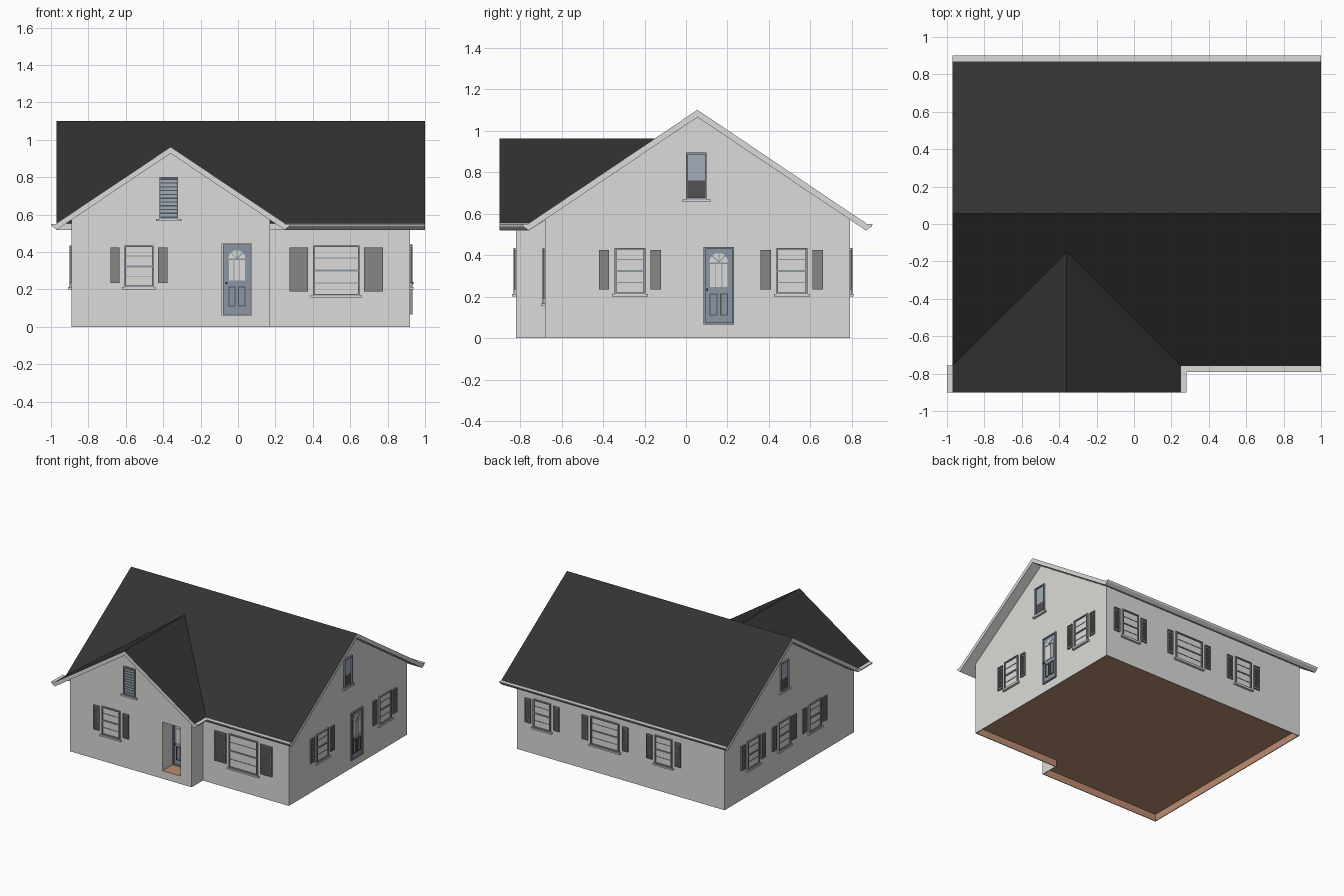
import bpy, bmesh, math
from mathutils import Matrix, Vector

if "Cube" in bpy.data.objects:
    bpy.data.objects.remove(bpy.data.objects["Cube"])

def material(name, rgb):
    m = bpy.data.materials.new(name)
    m.diffuse_color = (*rgb, 1)
    m.use_nodes = True
    m.node_tree.nodes["Principled BSDF"].inputs["Base Color"].default_value = m.diffuse_color
    return m

MATS = [material("off_white", (0.71, 0.71, 0.69)),
        material("timber_brown", (0.50, 0.27, 0.16)),
        material("roof_charcoal", (0.032, 0.032, 0.032)),
        material("shutter_grey", (0.24, 0.24, 0.23)),
        material("blue_grey", (0.26, 0.305, 0.37)),
        material("pale_glass", (0.36, 0.42, 0.48)),
        material("dark_glass", (0.085, 0.085, 0.09))]
WHITE, BROWN, ROOF, GREY, BLUE, GLASS, DARK = range(7)

def frame(u, w, origin=(0, 0, 0)):
    """Wall frame: u runs right along the wall, v is up, w points outward."""
    m = Matrix((u, (0, 0, 1), w)).transposed().to_4x4()
    m.translation = origin
    return m

FRONT = ((1, 0, 0), (0, -1, 0))
RIGHT = ((0, 1, 0), (1, 0, 0))
BACK = ((-1, 0, 0), (0, 1, 0))
LEFT = ((0, -1, 0), (-1, 0, 0))

def prism(bm, pts, w0, w1, mat):
    """Extrude a polygon in (u, v) between two depths."""
    a = [bm.verts.new((u, v, w0)) for u, v in pts]
    b = [bm.verts.new((u, v, w1)) for u, v in pts]
    n = len(pts)
    faces = [bm.faces.new(a), bm.faces.new(b)]
    faces += [bm.faces.new((a[i], a[(i + 1) % n], b[(i + 1) % n], b[i])) for i in range(n)]
    for f in faces:
        f.material_index = mat

def box(bm, u0, u1, v0, v1, w0, w1, mat):
    prism(bm, [(u0, v0), (u1, v0), (u1, v1), (u0, v1)], w0, w1, mat)

def rim(bm, u0, u1, v0, v1, t, w0, w1, mat):
    """Rectangular border of width t."""
    for a, b in ((u0, u0 + t), (u1 - t, u1)):
        box(bm, a, b, v0, v1, w0, w1, mat)
    for a, b in ((v0, v0 + t), (v1 - t, v1)):
        box(bm, u0 + t, u1 - t, a, b, w0, w1, mat)

def finish(bm, name, matrix=Matrix()):
    bm.transform(matrix)
    bmesh.ops.recalc_face_normals(bm, faces=bm.faces)
    me = bpy.data.meshes.new(name)
    bm.to_mesh(me)
    bm.free()
    for m in MATS:
        me.materials.append(m)
    ob = bpy.data.objects.new(name, me)
    bpy.context.collection.objects.link(ob)
    return ob

def solid(name, pts, w0, w1, matrix, mat=WHITE):
    bm = bmesh.new()
    prism(bm, pts, w0, w1, mat)
    return finish(bm, name, matrix)

# Walls: main gabled block joined with the front wing
walls = solid("walls", [(-.68, 0), (.79, 0), (.79, .584), (.055, 1.08), (-.68, .584)],
              -.89, .92, frame(*RIGHT))
wing = solid("wing_walls", [(-.89, 0), (.17, 0), (.17, .584), (-.36, .94), (-.89, .584)],
             .2, .82, frame(*FRONT))
# Open underside below the floor
plan = Matrix.Identity(4)
cavity = solid("floor_cutter", [(-.884, -.814), (.164, -.814), (.164, -.674), (.914, -.674),
                                (.914, .784), (-.884, .784)], -.1, .055, plan, BROWN)
# Recessed porch for the front door, with a timber floor
porch = solid("porch_cutter", [(-.085, .062), (.072, .062), (.072, .445), (-.085, .445)],
              .69, .95, frame(*FRONT))
for f in porch.data.polygons:
    if f.normal.z < -.5:
        f.material_index = BROWN
for ob, op in ((wing, 'UNION'), (cavity, 'DIFFERENCE'), (porch, 'DIFFERENCE')):
    mod = walls.modifiers.new(ob.name, 'BOOLEAN')
    mod.operation, mod.solver, mod.object = op, 'EXACT', ob
    ob.hide_render = True
    ob.hide_set(True)

# Roof slabs: dark top, pale edges and soffit
def slab(name, pts, drop=.035):
    bm = bmesh.new()
    top = [bm.verts.new(p) for p in pts]
    low = [bm.verts.new((x, y, z - drop)) for x, y, z in pts]
    bm.faces.new(top).material_index = ROOF
    bm.faces.new(low)
    for i in range(4):
        j = (i + 1) % 4
        bm.faces.new((top[i], top[j], low[j], low[i]))
    return finish(bm, name)

for side, y in (("front", -.76), ("back", .87)):
    slab("main_roof_" + side, [(-.97, y, .552), (1, y, .552), (1, .055, 1.1), (-.97, .055, 1.1)])
for side, x in (("left", -.97), ("right", .25)):
    slab("wing_roof_" + side, [(x, -.9, .554), (-.36, -.9, .962), (-.36, -.148, .962), (x, -.756, .554)])

# Eave gutters
GUTTER = [(0, .52), (0, .55), (.03, .55), (.025, .538)]
def gutter(name, side, at, lo, hi):
    """Profile runs outward from the eave; length runs along u."""
    bm = bmesh.new()
    prism(bm, GUTTER, lo, hi, WHITE)
    u, w = side
    finish(bm, name, frame(w, u, Vector(w) * at))

gutter("back_gutter", BACK, .87, -1, .97)
gutter("front_gutter", FRONT, .76, .25, 1)
gutter("wing_gutter_left", LEFT, .97, .756, .9)
gutter("wing_gutter_right", RIGHT, .25, -.9, -.756)

# Louvred shutter
def shutter(bm, u0, u1, v0, v1):
    box(bm, u0, u1, v0, v1, -.004, .003, GREY)
    rim(bm, u0, u1, v0, v1, .007, .003, .01, GREY)
    n = int((v1 - v0 - .014) / .012)
    for i in range(n):
        v = v0 + .009 + i * .012
        box(bm, u0 + .007, u1 - .007, v, v + .007, .003, .008, GREY)

# Sash window with sill and shutter pair
def window(name, side, depth, c, half, v0=.212, v1=.435, sw=.05, gap=.025):
    bm = bmesh.new()
    u0, u1, mid = c - half, c + half, (v0 + v1) / 2
    box(bm, u0, u1, v0, v1, -.004, .003, WHITE)
    rim(bm, u0, u1, v0, v1, .009, .003, .012, BLUE)
    box(bm, u0, u1, mid - .005, mid + .005, .003, .01, BLUE)
    for q in ((v0 + mid) / 2, (v1 + mid) / 2):
        box(bm, u0, u1, q - .002, q + .002, .003, .006, BLUE)
    box(bm, u0 - .012, u1 + .012, v0 - .012, v0, -.004, .018, WHITE)
    for a in (u0 - gap - sw, u1 + gap):
        shutter(bm, a, a + sw, v0 + .022, v1 - .01)
    u, w = side
    finish(bm, name, frame(u, w, Vector(w) * depth))

window("wing_window", FRONT, .82, -.53, .078)
window("front_wide_window", FRONT, .68, .525, .125, .168, .435, .1)
for i, y in enumerate((-.27, .51)):
    window(f"right_window_{i + 1}", RIGHT, .92, y, .075)
for i, y in enumerate((.44, .05, -.33)):
    window(f"left_window_{i + 1}", LEFT, .89, -y, .075)
for i, (x, half) in enumerate(((.70, .075), (.15, .125), (-.36, .075))):
    window(f"back_window_{i + 1}", BACK, .79, -x, half)

# Gable windows: two-pane sash, or louvred vent
def gable_window(name, side, depth, c, v0, v1, vent=False):
    bm = bmesh.new()
    u0, u1, mid = c - .05, c + .05, v0 + (v1 - v0) * .4
    if vent:
        box(bm, u0, u1, v0, v1, -.004, .003, DARK)
        for i in range(10):
            v = v0 + .012 + i * (v1 - v0 - .02) / 10
            box(bm, u0 + .008, u1 - .008, v, v + .014, .003, .009, GLASS)
    else:
        box(bm, u0, u1, mid, v1, -.004, .003, GLASS)
        box(bm, u0, u1, v0, mid, -.004, .003, DARK)
    rim(bm, u0, u1, v0, v1, .009, .003, .013, BLUE)
    box(bm, u0 - .018, u1 + .018, v0 - .012, v0, -.004, .018, WHITE)
    u, w = side
    finish(bm, name, frame(u, w, Vector(w) * depth))

gable_window("wing_gable_vent", FRONT, .82, -.37, .578, .8, True)
gable_window("right_gable_window", RIGHT, .92, .05, .668, .895)
gable_window("left_gable_window", LEFT, .89, -.05, .668, .895)

# Panelled door with a fanlight
def door(name, side, depth, c):
    bm = bmesh.new()
    v0, v1, r = .065, .44, .045
    box(bm, c - .073, c + .073, v0, v1, -.012, .004, BLUE)
    rim(bm, c - .073, c + .073, v0, v1, .01, .004, .012, BLUE)
    arc = [math.pi * i / 12 for i in range(13)]
    prism(bm, [(c + r * math.cos(a), .365 + r * math.sin(a)) for a in arc], .004, .007, WHITE)
    for a in (math.pi * k / 4 for k in (1, 2, 3)):
        d, n = Vector((math.cos(a), math.sin(a))), Vector((-math.sin(a), math.cos(a))) * .0025
        o = Vector((c, .365))
        prism(bm, [o + n, o - n, o + d * r - n, o + d * r + n], .007, .01, BLUE)
    for s in (-1, 0, 1):
        box(bm, c + s * .03 - .013, c + s * .03 + .013, .247, .358, .004, .007, WHITE)
    for s in (-1, 1):
        m = c + s * .026
        rim(bm, m - .019, m + .019, .11, .215, .005, .004, .01, DARK)
    box(bm, c - .063, c - .051, .228, .24, .004, .018, DARK)
    u, w = side
    finish(bm, name, frame(u, w, Vector(w) * depth))

door("front_door", FRONT, .69, -.006)
door("right_door", RIGHT, .92, .158)
